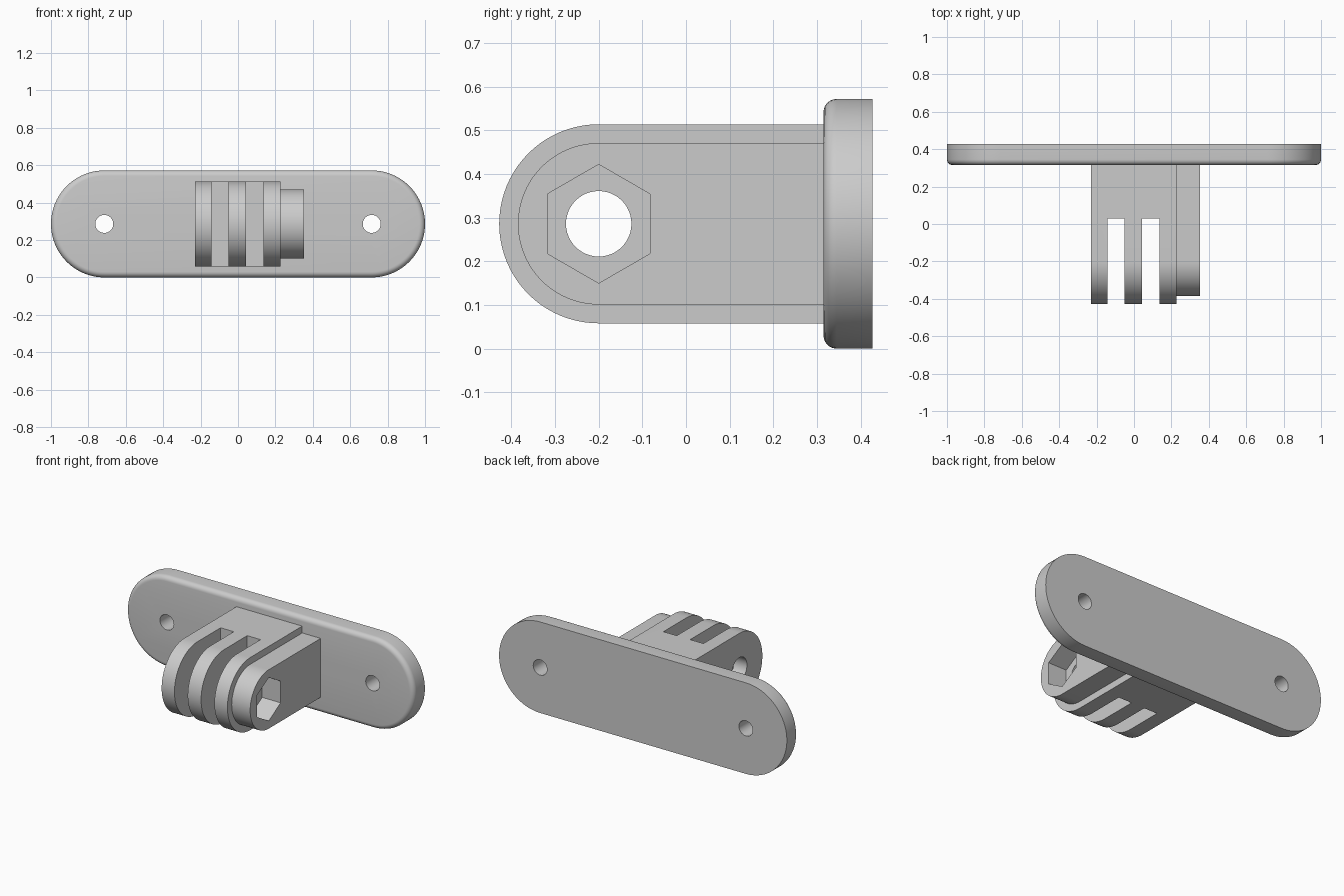
import bpy, bmesh, math
from mathutils import Matrix, Vector

if "Cube" in bpy.data.objects:
    bpy.data.objects.remove(bpy.data.objects["Cube"])

MID_Z = 0.286      # height of the bolt and plate axis
BOLT_Y = -0.2      # bolt position

grey = bpy.data.materials.new("light grey plastic")
grey.use_nodes = True
colour = (0.6, 0.6, 0.6, 1)
grey.diffuse_color = colour
grey.node_tree.nodes["Principled BSDF"].inputs["Base Color"].default_value = colour


def arc(cx, cy, r, start, end, steps):
    """Points on an arc, angles in degrees."""
    angles = [math.radians(start + (end - start) * i / steps) for i in range(steps + 1)]
    return [(cx + r * math.cos(a), cy + r * math.sin(a)) for a in angles]


def polygon(cx, cy, r, sides, start=0):
    return arc(cx, cy, r, start, start + 360, sides)[:-1]


def prism(name, outline, axis, low, high, bevel=0):
    """Extrude an outline: (x, z) along y, or (y, z) along x; bevel rounds the low rim."""
    place = (lambda u, v, d: (u, d, v)) if axis == "y" else (lambda u, v, d: (d, u, v))
    bm = bmesh.new()
    face = bm.faces.new([bm.verts.new(place(u, v, low)) for u, v in outline])
    grown = bmesh.ops.extrude_face_region(bm, geom=[face])["geom"]
    shift = Vector(place(0, 0, high - low))
    bmesh.ops.translate(bm, vec=shift, verts=[g for g in grown if isinstance(g, bmesh.types.BMVert)])
    bmesh.ops.recalc_face_normals(bm, faces=bm.faces)
    if bevel:
        k = 1 if axis == "y" else 0
        rim = [e for e in bm.edges if all(abs(v.co[k] - low) < 1e-5 for v in e.verts)]
        bmesh.ops.bevel(bm, geom=rim, offset=bevel, segments=6, profile=0.5, affect="EDGES")
    mesh = bpy.data.meshes.new(name)
    bm.to_mesh(mesh)
    bm.free()
    mesh.materials.append(grey)
    obj = bpy.data.objects.new(name, mesh)
    bpy.context.collection.objects.link(obj)
    return obj


def activate(obj):
    bpy.ops.object.select_all(action="DESELECT")
    obj.select_set(True)
    bpy.context.view_layer.objects.active = obj


def cut(obj, cutters):
    """Subtract each cutter, then discard it."""
    for cutter in cutters:
        cutter.hide_render = True
        mod = obj.modifiers.new("cut", "BOOLEAN")
        mod.operation, mod.solver, mod.object = "DIFFERENCE", "EXACT", cutter
        activate(obj)
        bpy.ops.object.modifier_apply(modifier=mod.name)
        bpy.data.objects.remove(cutter)


def lug_outline(r, back):
    """Round front end with a straight run to the plate."""
    return arc(BOLT_Y, MID_Z, r, 90, 270, 40) + [(back, MID_Z - r), (back, MID_Z + r)]


# Mounting plate with rounded ends, softened front rim and two screw holes
R = MID_Z
stadium = arc(1 - R, MID_Z, R, -90, 90, 40) + arc(R - 1, MID_Z, R, 90, 270, 40)
plate = prism("mounting_plate", stadium, "y", 0.315, 0.427, bevel=0.03)
cut(plate, [prism("screw_cutter", polygon(s * 0.715, MID_Z, 0.048, 40), "y", 0.2, 0.6)
            for s in (-1, 1)])

# Three-finger lug: one block, two slots and the bolt hole
lug = prism("finger_lug", lug_outline(0.228, 0.33), "x", -0.231, 0.226)
slot = [(-0.6, -0.1), (0.03, -0.1), (0.03, 0.7), (-0.6, 0.7)]
cutters = [prism("slot_cutter", slot, "x", a, b) for a, b in ((-0.142, -0.05), (0.043, 0.136))]
cutters.append(prism("bolt_cutter", polygon(BOLT_Y, MID_Z, 0.075, 48), "x", -0.5, 0.5))
cut(lug, cutters)

# Nut holder on the left side, with a hexagonal pocket down to the lug
holder = prism("nut_holder", lug_outline(0.185, 0.33), "x", 0.216, 0.354)
cut(holder, [prism("nut_cutter", polygon(BOLT_Y, MID_Z, 0.136, 6, 30), "x", 0.1, 0.5)])

for part in (plate, lug, holder):
    activate(part)
    bpy.ops.object.shade_smooth_by_angle(angle=math.radians(30))
